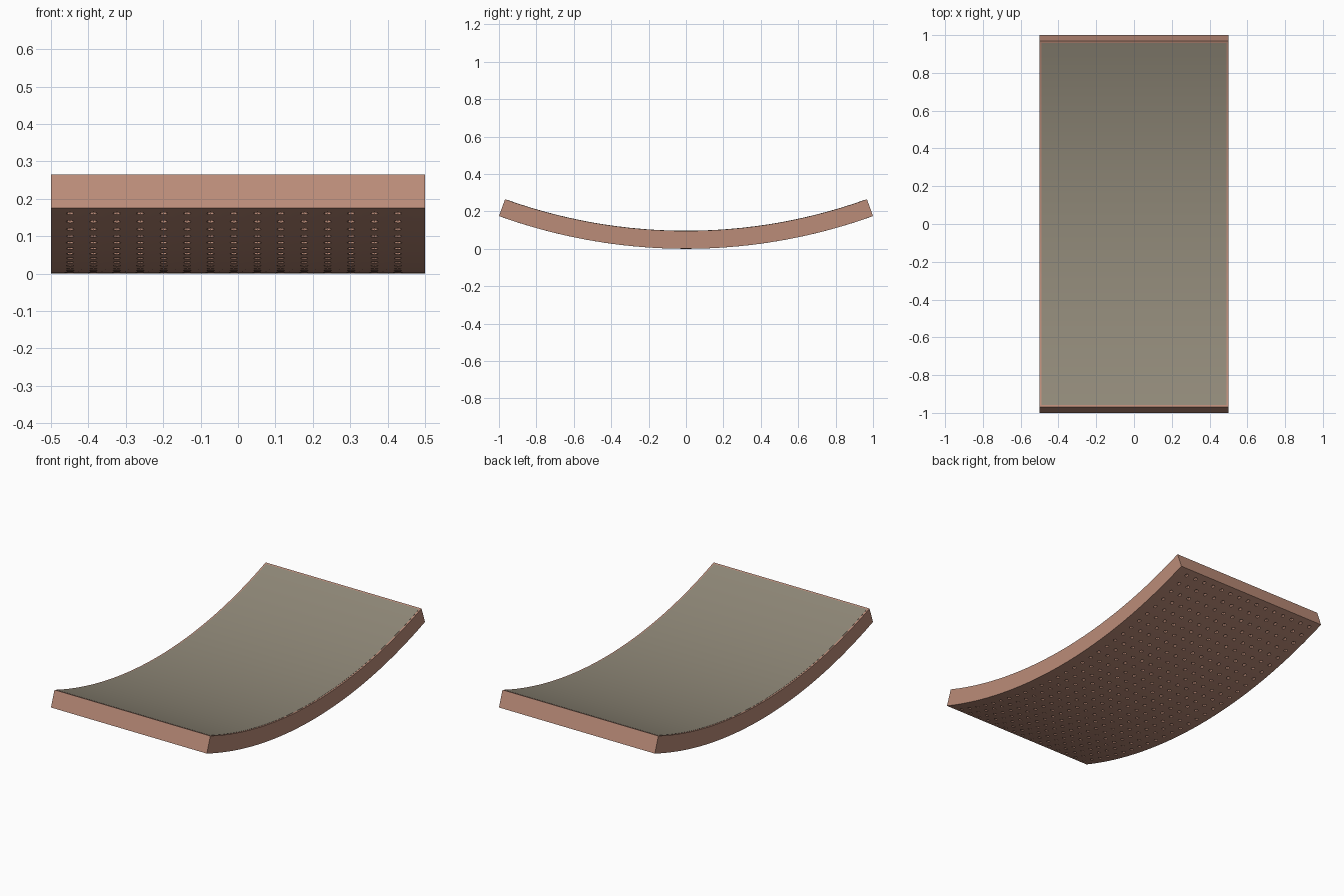
import bpy, bmesh, math

if "Cube" in bpy.data.objects:
    bpy.data.objects.remove(bpy.data.objects["Cube"])

R_OUT, R_IN = 2.945, 2.8485      # underside and upper side radii of the arc
HALF = math.asin(1 / R_OUT)      # half of the arc angle
COLS, ROWS = 15, 29
PITCH_X, PITCH_A = 0.0626, 0.0237
HOLE, DEPTH = 0.0105, 0.015


def material(name, rgb):
    m = bpy.data.materials.new(name)
    m.diffuse_color = (*rgb, 1)
    m.use_nodes = True
    m.node_tree.nodes["Principled BSDF"].inputs["Base Color"].default_value = m.diffuse_color
    return m


def bend(x, a, r):
    return (x, r * math.sin(a), R_OUT - r * math.cos(a))


def finish(name, bm, mat):
    bmesh.ops.remove_doubles(bm, verts=bm.verts, dist=1e-5)
    bmesh.ops.recalc_face_normals(bm, faces=bm.faces)
    me = bpy.data.meshes.new(name)
    bm.to_mesh(me)
    bm.free()
    me.materials.append(mat)
    for p in me.polygons:
        p.use_smooth = True
    me.set_sharp_from_angle(angle=math.radians(30))
    ob = bpy.data.objects.new(name, me)
    bpy.context.collection.objects.link(ob)
    return ob


def bent_slab(bm, xs, angles, r0, r1, outer=True):
    """Curved slab; the underside can be left open for a perforated skin."""
    def face(*pts):
        bm.faces.new([bm.verts.new(bend(*p)) for p in pts])
    for a, b in zip(angles, angles[1:]):
        for x, w in zip(xs, xs[1:]):
            face((x, a, r1), (w, a, r1), (w, b, r1), (x, b, r1))
            if outer:
                face((x, a, r0), (w, a, r0), (w, b, r0), (x, b, r0))
        for x in (xs[0], xs[-1]):
            face((x, a, r0), (x, b, r0), (x, b, r1), (x, a, r1))
    for a in (angles[0], angles[-1]):
        for x, w in zip(xs, xs[1:]):
            face((x, a, r0), (w, a, r0), (w, a, r1), (x, a, r1))


def dimpled_cell(bm, x0, x1, a0, a1, cx, ca):
    """One underside cell with an octagonal hole."""
    def vert(x, a, r):
        return bm.verts.new(bend(x, a, r))
    c = [vert(x0, a0, R_OUT), vert(x1, a0, R_OUT),
         vert(x1, a1, R_OUT), vert(x0, a1, R_OUT)]
    rim, floor = [], []
    for k in range(8):
        t = k * math.pi / 4
        x, a = cx + HOLE * math.cos(t), ca + HOLE / R_OUT * math.sin(t)
        rim.append(vert(x, a, R_OUT))
        floor.append(vert(x, a, R_OUT - DEPTH))
    for k in range(4):
        s = 5 + 2 * k
        bm.faces.new((c[k], c[(k + 1) % 4],
                      rim[(s + 2) % 8], rim[(s + 1) % 8], rim[s % 8]))
    for k in range(8):
        n = (k + 1) % 8
        bm.faces.new((rim[k], rim[n], floor[n], floor[k]))
    bm.faces.new(floor)


clay = material("clay brown", (0.50, 0.262, 0.19))
grey = material("warm grey", (0.28, 0.25, 0.19))

# curved body with perforated underside
cx = [-0.449 + PITCH_X * i for i in range(COLS)]
ca = [PITCH_A * (j - (ROWS - 1) / 2) for j in range(ROWS)]
xs = [-0.5] + [x + PITCH_X / 2 for x in cx[:-1]] + [0.5]
angles = [-HALF] + [a + PITCH_A / 2 for a in ca[:-1]] + [HALF]
bm = bmesh.new()
bent_slab(bm, xs, angles, R_OUT, R_IN + 0.001, outer=False)
for i in range(COLS):
    for j in range(ROWS):
        dimpled_cell(bm, xs[i], xs[i + 1], angles[j], angles[j + 1], cx[i], ca[j])
finish("curved_body", bm, clay)

# grey lining on the hollow upper side, leaving a thin rim
bm = bmesh.new()
inner = HALF - 0.01 / R_IN
lining = [inner * (2 * j / ROWS - 1) for j in range(ROWS + 1)]
bent_slab(bm, [-0.491, 0.491], lining, R_IN + 0.004, R_IN)
finish("top_lining", bm, grey)
